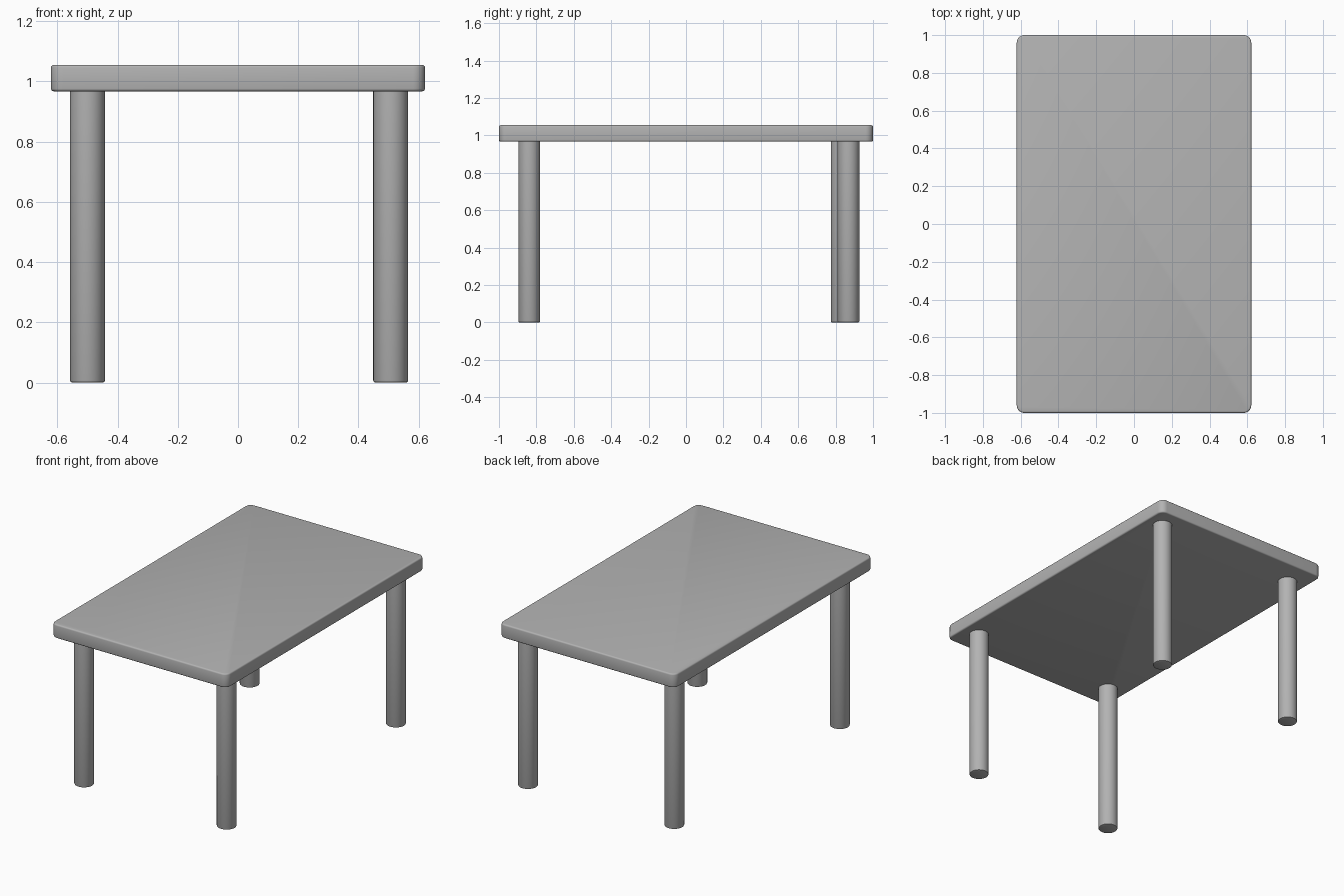
import bpy, bmesh, math

if "Cube" in bpy.data.objects:
    bpy.data.objects.remove(bpy.data.objects["Cube"])

# Mid grey for every part
grey = bpy.data.materials.new("mid_grey")
grey.diffuse_color = (0.45, 0.45, 0.45, 1)
grey.use_nodes = True
grey.node_tree.nodes["Principled BSDF"].inputs["Base Color"].default_value = grey.diffuse_color


def finish(name, bm):
    mesh = bpy.data.meshes.new(name)
    bmesh.ops.recalc_face_normals(bm, faces=bm.faces[:])
    bm.to_mesh(mesh)
    bm.free()
    mesh.materials.append(grey)
    obj = bpy.data.objects.new(name, mesh)
    bpy.context.collection.objects.link(obj)
    bpy.ops.object.select_all(action='DESELECT')
    bpy.context.view_layer.objects.active = obj
    obj.select_set(True)
    bpy.ops.object.shade_smooth_by_angle(angle=math.radians(40))
    return obj


def bevel(bm, edges, width, segments):
    bmesh.ops.bevel(bm, geom=edges, offset=width, offset_type='OFFSET',
                    segments=segments, profile=0.5, affect='EDGES')


# Table top: slab with rounded corners and softened rims
Z0, Z1 = 0.967, 1.055
bm = bmesh.new()
bmesh.ops.create_cube(bm, size=1)
for v in bm.verts:
    v.co.x *= 1.242
    v.co.y *= 2.0
    v.co.z = Z1 if v.co.z > 0 else Z0
upright = [e for e in bm.edges if abs(e.verts[0].co.z - e.verts[1].co.z) > 0.01]
bevel(bm, upright, 0.04, 6)
rims = [e for e in bm.edges if abs(e.verts[0].co.z - e.verts[1].co.z) < 0.001]
bevel(bm, rims, 0.009, 3)
finish("table_top", bm)


# Round legs with a small chamfer at the foot
def leg(name, x, y, radius=0.058, top=0.975):
    bm = bmesh.new()
    bmesh.ops.create_cone(bm, cap_ends=True, segments=32,
                          radius1=radius, radius2=radius, depth=top)
    for v in bm.verts:
        v.co.x += x
        v.co.y += y
        v.co.z += top / 2
    foot = [e for e in bm.edges if all(v.co.z < 0.001 for v in e.verts)]
    bevel(bm, foot, 0.007, 2)
    finish(name, bm)


leg("front_left_leg", -0.5, -0.838)
leg("front_right_leg", 0.507, -0.838)
leg("back_left_leg", -0.5, 0.832)
leg("back_right_leg", 0.507, 0.869)
